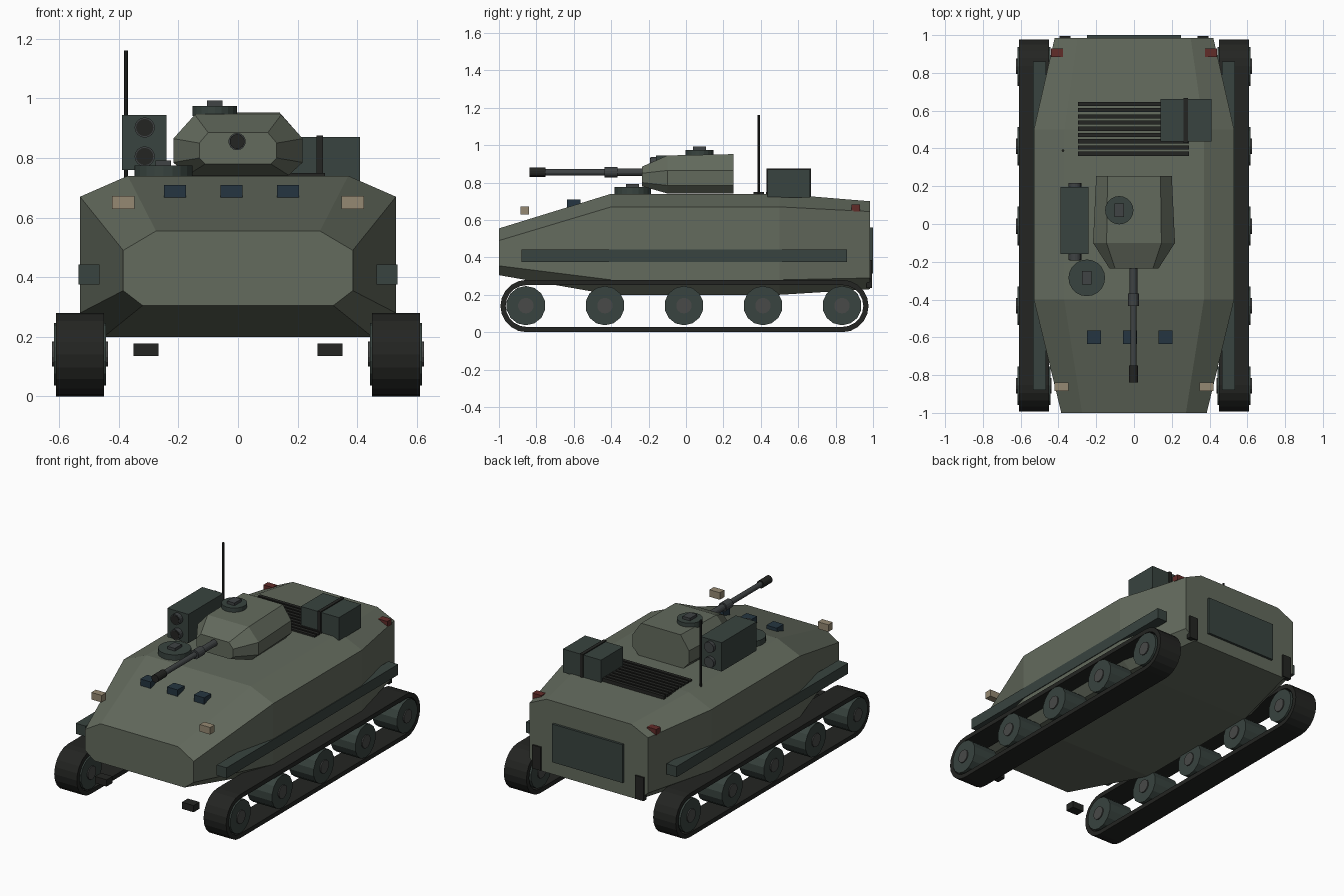
import bpy, bmesh, math
from mathutils import Matrix, Vector

if "Cube" in bpy.data.objects:
    bpy.data.objects.remove(bpy.data.objects["Cube"])


def material(name, rgb):
    m = bpy.data.materials.new(name)
    m.diffuse_color = (*rgb, 1)
    m.use_nodes = True
    m.node_tree.nodes["Principled BSDF"].inputs["Base Color"].default_value = m.diffuse_color
    return m


ARMOUR = material("armour", (0.125, 0.145, 0.11))
DARK = material("dark_green", (0.04, 0.057, 0.05))
BLACK = material("rubber", (0.017, 0.018, 0.016))
STEEL = material("gun_steel", (0.05, 0.056, 0.058))
HUB = material("hub_grey", (0.065, 0.067, 0.065))
GLASS = material("vision_glass", (0.018, 0.036, 0.052))
LAMP = material("lamp", (0.3, 0.25, 0.17))
RED = material("tail_red", (0.12, 0.025, 0.022))


def finish(bm, name, mat):
    bmesh.ops.recalc_face_normals(bm, faces=bm.faces)
    me = bpy.data.meshes.new(name)
    bm.to_mesh(me)
    bm.free()
    me.materials.append(mat)
    ob = bpy.data.objects.new(name, me)
    bpy.context.collection.objects.link(ob)
    return ob


def box(name, x, y, z, mat):
    """Box from (min, max) ranges."""
    bm = bmesh.new()
    c = Vector([(a + b) / 2 for a, b in (x, y, z)])
    s = [b - a for a, b in (x, y, z)]
    bmesh.ops.create_cube(bm, size=1, matrix=Matrix.Translation(c) @ Matrix.Diagonal((*s, 1)))
    return finish(bm, name, mat)


def cyl(name, p, q, r, mat, sides=16):
    """Cylinder from point p to point q."""
    p, q = Vector(p), Vector(q)
    d = q - p
    bm = bmesh.new()
    bmesh.ops.create_cone(bm, cap_ends=True, segments=sides, radius1=r, radius2=r, depth=d.length,
                          matrix=Matrix.Translation((p + q) / 2) @ d.to_track_quat('Z', 'Y').to_matrix().to_4x4())
    return finish(bm, name, mat)


def loft(name, sections, mat):
    """Skin octagonal sections: y, bottom w, bottom z, side w, low z, high z, top w, top z."""
    bm = bmesh.new()
    rings = []
    for y, wb, zb, ws, zl, zh, wt, zt in sections:
        half = [(wb, zb), (ws, zl), (ws, zh), (wt, zt)]
        pts = half + [(-x, z) for x, z in reversed(half)]
        rings.append([bm.verts.new((x, y, z)) for x, z in pts])
    for a, b in zip(rings, rings[1:]):
        for i in range(8):
            j = (i + 1) % 8
            bm.faces.new((a[i], a[j], b[j], b[i]))
    bm.faces.new(rings[0])
    bm.faces.new(rings[-1])
    return finish(bm, name, mat)


def track(name, x0, x1, ya, yb, zc, r_out, r_in, n=10):
    """Hollow stadium-shaped belt around the wheels."""
    bm = bmesh.new()
    loops = []
    for x, r in ((x0, r_out), (x1, r_out), (x1, r_in), (x0, r_in)):
        ring = []
        for yc, start in ((yb, -math.pi / 2), (ya, math.pi / 2)):
            for i in range(n + 1):
                t = start + math.pi * i / n
                ring.append(bm.verts.new((x, yc + r * math.cos(t), zc + r * math.sin(t))))
        loops.append(ring)
    m = len(loops[0])
    for k in range(4):
        a, b = loops[k], loops[(k + 1) % 4]
        for i in range(m):
            j = (i + 1) % m
            bm.faces.new((a[i], a[j], b[j], b[i]))
    return finish(bm, name, mat=BLACK)


# Hull and turret bodies
loft("hull", [(-1.0, .32, .305, .385, .355, .49, .275, .555),
              (-.4, .45, .20, .53, .28, .67, .37, .74),
              (.5, .45, .20, .53, .28, .67, .37, .74),
              (.985, .35, .23, .42, .29, .645, .30, .70)], ARMOUR)
loft("turret", [(-.235, .11, .78, .13, .80, .85, .10, .885),
                (-.1, .17, .742, .217, .785, .865, .145, .945),
                (.255, .16, .742, .20, .785, .865, .14, .952)], ARMOUR)

# Running gear, skirts, lamps and hooks on both sides
for s, side in ((-1, "left"), (1, "right")):
    def span(a, b):
        return tuple(sorted((s * a, s * b)))
    track("track_" + side, *span(.45, .61), -.852, .836, .14, .14, .112)
    for i in range(5):
        y = -.856 + i * .4225
        cyl(f"wheel_{side}_{i}", (s * .443, y, .142), (s * .617, y, .142), .105, DARK, 14)
        cyl(f"hub_{side}_{i}", (s * .436, y, .142), (s * .624, y, .142), .042, HUB, 14)
    box("side_rail_" + side, span(.465, .535), (-.88, .86), (.375, .443), DARK)
    box("headlight_" + side, span(.348, .422), (-.885, -.84), (.628, .673), LAMP)
    box("tail_light_" + side, span(.375, .44), (.885, .93), (.645, .682), RED)
    box("front_hook_" + side, span(.267, .35), (-.95, -.89), (.135, .178), BLACK)
    box("rear_hook_" + side, span(.335, .395), (.965, .995), (.235, .385), BLACK)

# Rear ramp
box("rear_door", (-.25, .25), (.975, 1.0), (.315, .56), DARK)

# Driver vision blocks
for i, x in enumerate((-.212, -.022, .168)):
    box(f"vision_block_{i}", (x - .037, x + .037), (-.635, -.565), (.668, .71), GLASS)

# Hatches with periscope blocks
for name, x, y, z, r, h in (("driver_hatch", -.25, -.285, .735, .097, .04),
                            ("turret_cupola", -.078, .073, .94, .075, .035)):
    cyl(name, (x, y, z), (x, y, z + h), r, DARK, 20)
    box(name + "_block", (x - .026, x + .026), (y - .035, y + .035), (z + h - .005, z + h + .017), STEEL)

# Gun
gx, gz = -.003, .855
for name, y0, y1, r in (("gun_barrel", -.78, -.40, .017), ("gun_sleeve", -.40, -.15, .021),
                        ("gun_collar", -.435, -.367, .029), ("muzzle_brake", -.838, -.75, .025)):
    cyl(name, (gx, y0, gz), (gx, y1, gz), r, BLACK if "muzzle" in name else STEEL, 14)

# Missile launcher
box("launcher_box", (-.39, -.24), (-.16, .195), (.76, .945), DARK)
for i, z in enumerate((.805, .902)):
    cyl(f"launch_tube_{i}", (-.313, -.19, z), (-.313, .216, z), .034, STEEL, 16)
    cyl(f"launch_tube_mouth_{i}", (-.313, -.193, z), (-.313, -.18, z), .029, BLACK, 16)

# Engine grille slats
for i in range(9):
    y = .372 + i * .033
    box(f"grille_slat_{i}", (-.297, .292), (y - .011, y + .011), (.725, .75), BLACK)

# Stowage box with strap
box("stowage_box", (.14, .41), (.437, .662), (.72, .87), DARK)
box("stowage_strap", (.263, .285), (.43, .668), (.72, .876), BLACK)

# Antenna
cyl("antenna", (-.376, .388, .70), (-.376, .388, 1.16), .007, BLACK, 8)
